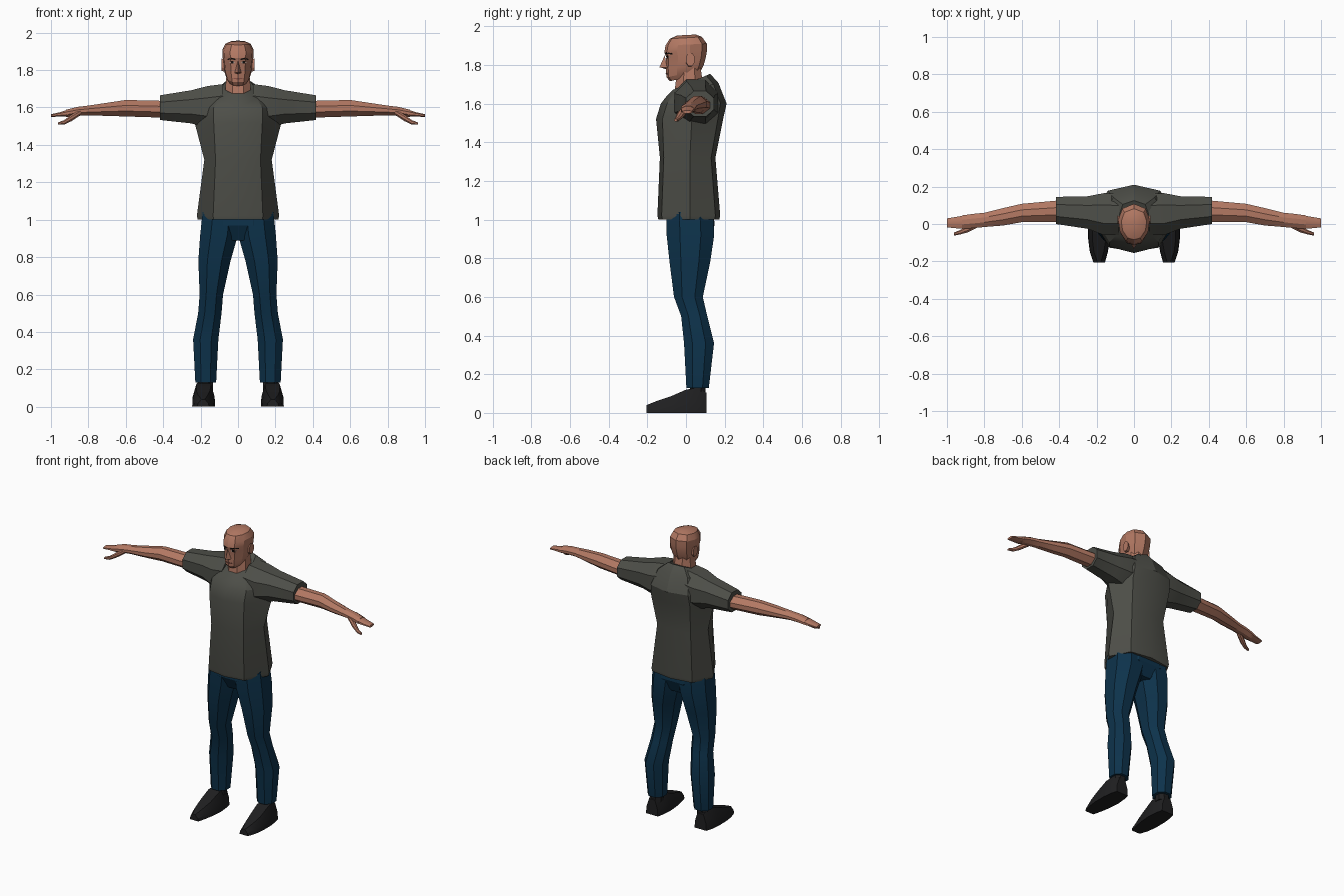
import bpy, bmesh, math
from mathutils import Vector
from mathutils.bvhtree import BVHTree

if "Cube" in bpy.data.objects:
    bpy.data.objects.remove(bpy.data.objects["Cube"])


def material(name, rgb):
    m = bpy.data.materials.new(name)
    m.diffuse_color = (*rgb, 1)
    m.use_nodes = True
    m.node_tree.nodes["Principled BSDF"].inputs["Base Color"].default_value = m.diffuse_color
    return m


SKIN = material("skin", (0.45, 0.19, 0.125))
SHIRT = material("shirt_grey", (0.075, 0.077, 0.065))
JEANS = material("denim_blue", (0.004, 0.032, 0.07))
SHOE = material("shoe_black", (0.014, 0.014, 0.015))
DARK = material("brow_black", (0.008, 0.006, 0.005))
WHITE = material("eye_white", (0.55, 0.5, 0.46))
LIP = material("lip_brown", (0.26, 0.09, 0.065))


def finish(name, bm, mat, angle=25):
    bmesh.ops.recalc_face_normals(bm, faces=bm.faces)
    mesh = bpy.data.meshes.new(name)
    bm.to_mesh(mesh)
    bm.free()
    mesh.materials.append(mat)
    ob = bpy.data.objects.new(name, mesh)
    bpy.context.collection.objects.link(ob)
    bpy.ops.object.select_all(action='DESELECT')
    ob.select_set(True)
    bpy.context.view_layer.objects.active = ob
    bpy.ops.object.shade_smooth_by_angle(angle=math.radians(angle))
    return ob


def skin_rings(rings):
    """Bridge equal-sized point rings and close both ends."""
    bm = bmesh.new()
    vs = [[bm.verts.new(p) for p in r] for r in rings]
    n = len(vs[0])
    for a, b in zip(vs, vs[1:]):
        for i in range(n):
            j = (i + 1) % n
            bm.faces.new((a[i], a[j], b[j], b[i]))
    bm.faces.new(vs[0])
    bm.faces.new(vs[-1])
    return bm


def octagon(u0, u1, v0, v1, c=0.28):
    du, dv = (u1 - u0) * c, (v1 - v0) * c
    return [(u0 + du, v0), (u1 - du, v0), (u1, v0 + dv), (u1, v1 - dv),
            (u1 - du, v1), (u0 + du, v1), (u0, v1 - dv), (u0, v0 + dv)]


def tube(name, axis, rows, mat, side=1, c=0.28):
    """Octagonal limb: rows are (position, u0, u1, v0, v1) along an axis."""
    rings = []
    for t, *box in rows:
        ring = []
        for u, v in octagon(*box, c):
            p = (t, u, v) if axis == 'x' else (u, t, v) if axis == 'y' else (u, v, t)
            ring.append((side * p[0], p[1], p[2]))
        rings.append(ring)
    return finish(name, skin_rings(rings), mat)


def mirror_ring(half):
    return half + [(-x, y, z) for x, y, z in half[-2:0:-1]]


# shirt body: z, tilt, front y, front corner, side, back corner, back y
body = [
    (1.00, 0, -.143, (.13, -.122), (.215, .02), (.15, .148), .172),
    (1.02, 0, -.148, (.133, -.126), (.22, .02), (.152, .152), .177),
    (1.32, 0, -.135, (.12, -.115), (.18, .02), (.125, .13), .152),
    (1.52, 0, -.155, (.13, -.122), (.232, .03), (.145, .165), .192),
    (1.60, 0, -.13, (.13, -.098), (.22, .05), (.14, .178), .21),
    (1.665, .245, -.098, (.10, -.065), (.16, .06), (.11, .142), .168),
    (1.70, .43, -.068, (.055, -.05), (.085, .03), (.06, .105), .125),
]
rings = []
for z, tilt, fy, f, s, b, by in body:
    pts = [(0, fy), f, s, b, (0, by)]
    rings.append(mirror_ring([(x, y, z + tilt * y) for x, y in pts]))
finish("shirt_body", skin_rings(rings), SHIRT)

# head: front z, front y, back z, back y, half width
head_rows = [
    (1.715, -.083, 1.755, .070, .048), (1.735, -.100, 1.775, .080, .062),
    (1.780, -.104, 1.800, .092, .073), (1.840, -.102, 1.840, .103, .079),
    (1.865, -.112, 1.870, .108, .082), (1.900, -.106, 1.910, .108, .084),
    (1.935, -.084, 1.945, .082, .068), (1.952, -.045, 1.957, .050, .035),
]
rings = []
for zf, yf, zb, yb, w in head_rows:
    half = [(fx * w, yf + t * (yb - yf), zf + t * (zb - zf)) for fx, t in
            ((0, 0), (.5, .06), (.9, .3), (1, .6), (.75, .88), (0, 1))]
    rings.append(mirror_ring(half))
head_bm = skin_rings(rings)
face_surface = BVHTree.FromBMesh(head_bm)
finish("head", head_bm, SKIN)

tube("neck", 'z', [(1.62, -.072, .072, -.06, .10), (1.70, -.068, .068, -.055, .088),
                   (1.79, -.06, .06, -.04, .075)], SKIN)


def face_plate(name, columns, mat, side=1, lift=0.003):
    """Thin strip laid on the face; columns are (x, low z, high z)."""
    bm = bmesh.new()
    pairs = []
    for x, lo, hi in columns:
        pair = []
        for z in (lo, hi):
            hit = face_surface.ray_cast(Vector((side * x, -1, z)), Vector((0, 1, 0)))[0]
            pair.append(bm.verts.new((hit.x, hit.y - lift, z)))
        pairs.append(pair)
    for a, b in zip(pairs, pairs[1:]):
        bm.faces.new((a[0], b[0], b[1], a[1]))
    geo = bmesh.ops.extrude_face_region(bm, geom=bm.faces[:])['geom']
    for v in geo:
        if isinstance(v, bmesh.types.BMVert):
            v.co.y += 0.006
    finish(name, bm, mat)


# nose wedge and mouth
bm = bmesh.new()
nose = [bm.verts.new(p) for p in ((0, -.11, 1.85), (.018, -.098, 1.785), (-.018, -.098, 1.785),
                                  (0, -.137, 1.788), (0, -.098, 1.776))]
for f in ((0, 1, 3), (0, 3, 2), (3, 1, 4), (3, 4, 2), (0, 2, 4), (0, 4, 1)):
    bm.faces.new([nose[i] for i in f])
finish("nose", bm, SKIN)
face_plate("mouth", [(-.025, 1.752, 1.756), (0, 1.75, 1.759), (.025, 1.752, 1.756)], LIP)

for side, tag in ((1, "left"), (-1, "right")):
    # brows, eyes and ears
    face_plate("brow_" + tag, [(.014, 1.853, 1.860), (.038, 1.858, 1.867),
                               (.056, 1.853, 1.860)], DARK, side)
    face_plate("eye_" + tag, [(.018, 1.838, 1.843), (.030, 1.834, 1.847),
                              (.046, 1.838, 1.843)], WHITE, side)
    face_plate("pupil_" + tag, [(.025, 1.835, 1.848), (.038, 1.835, 1.848)],
               DARK, side, 0.0045)
    tube("ear_" + tag, 'x', [(.06, .0, .035, 1.79, 1.85), (.087, .0, .045, 1.795, 1.862)],
         SKIN, side)

    # short sleeve
    tube("sleeve_" + tag, 'x', [(.08, -.06, .16, 1.50, 1.725), (.16, -.06, .165, 1.49, 1.715),
                                (.25, -.025, .148, 1.515, 1.692),
                                (.417, .0, .145, 1.533, 1.665)], SHIRT, side)

    # bare arm running into the palm and fingers
    tube("arm_" + tag, 'x', [
        (.38, .012, .128, 1.545, 1.635), (.60, .010, .108, 1.552, 1.640),
        (.70, -.008, .085, 1.555, 1.625), (.80, -.016, .060, 1.558, 1.610),
        (.86, -.022, .054, 1.555, 1.603), (.92, -.026, .046, 1.548, 1.588)],
        SKIN, side, .33)
    tube("fingers_" + tag, 'x', [(.91, -.025, .045, 1.55, 1.588), (.95, -.023, .038, 1.552, 1.575),
                                 (1.0, -.018, .030, 1.549, 1.564)], SKIN, side)
    tube("thumb_" + tag, 'x', [(.84, -.02, .015, 1.56, 1.59), (.89, -.045, -.008, 1.527, 1.562),
                               (.93, -.056, -.032, 1.508, 1.532),
                               (.963, -.062, -.046, 1.508, 1.520)], SKIN, side)

    # trouser leg
    tube("trouser_leg_" + tag, 'z', [
        (1.03, -.01, .190, -.102, .140), (.92, .000, .202, -.100, .146),
        (.78, .040, .212, -.085, .125), (.60, .080, .205, -.062, .087),
        (.50, .088, .213, -.025, .110), (.36, .105, .240, -.010, .145),
        (.13, .117, .228, .002, .118)], JEANS, side)

    # ankle and shoe
    tube("ankle_" + tag, 'z', [(.09, .135, .215, .02, .10), (.15, .135, .215, .02, .10)],
         SHOE, side)
    rings = []
    for y, xi, xo, h in ((-.205, .155, .217, .04), (-.15, .140, .236, .062),
                         (-.08, .128, .245, .085), (0, .122, .245, .120),
                         (.06, .128, .238, .130), (.105, .138, .226, .105)):
        rings.append([(side * x, y, z) for x, z in
                      ((xi, 0), (xo, 0), (xo - .003, h * .45), (xo - .022, h),
                       (xi + .022, h), (xi + .003, h * .45))])
    finish("shoe_" + tag, skin_rings(rings), SHOE)

# trouser seat joining the legs
tube("trouser_seat", 'z', [(1.04, -.19, .19, -.102, .142), (.97, -.19, .19, -.102, .148),
                           (.89, -.07, .07, -.06, .115)], JEANS)
